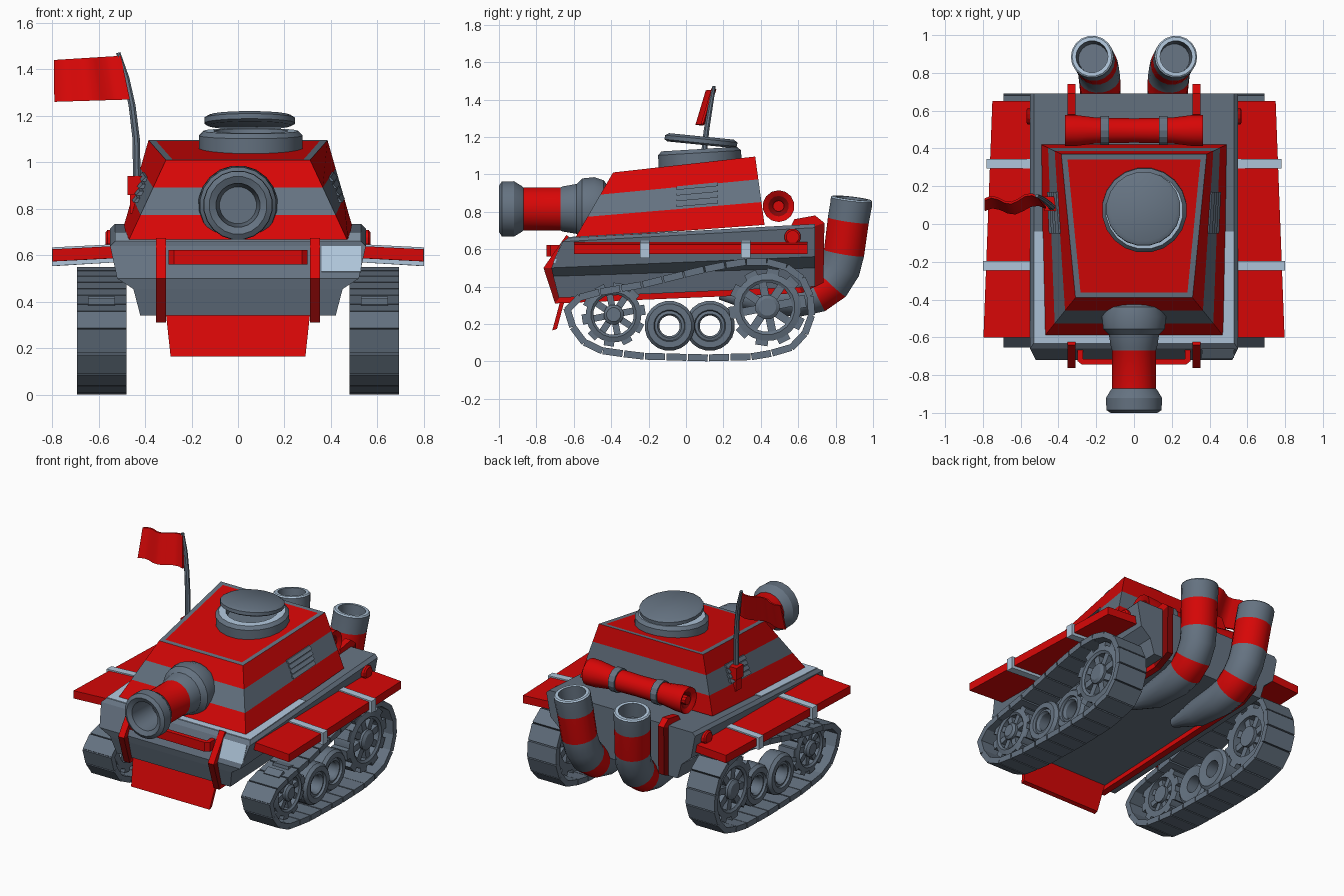
import bpy, bmesh, math
from mathutils import Vector

if "Cube" in bpy.data.objects:
    bpy.data.objects.remove(bpy.data.objects["Cube"])

GREY, RED, LIGHT, DARK = 0, 1, 2, 3
MATS = []
for nm, col in (("steel grey", (0.13, 0.17, 0.22)), ("bright red", (0.68, 0.002, 0.002)),
                ("light steel", (0.43, 0.56, 0.70)), ("dark red", (0.24, 0.002, 0.002))):
    m = bpy.data.materials.new(nm)
    m.diffuse_color = (*col, 1)
    m.use_nodes = True
    m.node_tree.nodes["Principled BSDF"].inputs["Base Color"].default_value = m.diffuse_color
    MATS.append(m)


def loft(rings, mats=GREY, caps=(None, None), closed=False):
    """A part: rings of points bridged in order; one material per segment."""
    n = len(rings) if closed else len(rings) - 1
    mats = [mats] * n if isinstance(mats, int) else mats
    caps = [mats[0 if i == 0 else -1] if c is None else c for i, c in enumerate(caps)]
    return rings, mats, caps, closed


def build(name, parts, mirror=False, smooth=False):
    bm = bmesh.new()
    for rings, mats, caps, closed in parts:
        vs = [[bm.verts.new(p) for p in r] for r in rings]
        k = len(vs[0])
        for i, mt in enumerate(mats):
            a, b = vs[i], vs[(i + 1) % len(vs)]
            for j in range(k):
                q = (j + 1) % k
                bm.faces.new((a[j], a[q], b[q], b[j])).material_index = mt
        if not closed:
            bm.faces.new(vs[0][::-1]).material_index = caps[0]
            bm.faces.new(vs[-1]).material_index = caps[1]
    bmesh.ops.recalc_face_normals(bm, faces=bm.faces)
    me = bpy.data.meshes.new(name)
    bm.to_mesh(me)
    bm.free()
    for m in MATS:
        me.materials.append(m)
    ob = bpy.data.objects.new(name, me)
    bpy.context.collection.objects.link(ob)
    if mirror:
        ob.modifiers.new("mirror", 'MIRROR')
    if smooth:
        bpy.ops.object.select_all(action='DESELECT')
        bpy.context.view_layer.objects.active = ob
        ob.select_set(True)
        bpy.ops.object.shade_smooth_by_angle(angle=math.radians(32))
    return ob


def circle(c, axis, r, n):
    axis = Vector(axis).normalized()
    u = axis.cross(Vector((0, 0, 1)) if abs(axis.x) > 0.8 else Vector((1, 0, 0))).normalized()
    v = axis.cross(u)
    return [Vector(c) + r * (math.cos(a) * u + math.sin(a) * v)
            for a in (2 * math.pi * (i + .5) / n for i in range(n))]


def lathe(profile, origin, axis, n=20, mats=GREY, caps=(None, None), closed=False):
    ax = Vector(axis).normalized()
    return loft([circle(Vector(origin) + ax * t, ax, r, n) for r, t in profile], mats, caps, closed)


def tube(path, radii, n=16, mats=GREY, caps=(None, None)):
    p = [Vector(q) for q in path]
    k = len(p) - 1
    return loft([circle(p[i], p[min(i + 1, k)] - p[max(i - 1, 0)], radii[i], n)
                 for i in range(len(p))], mats, caps)


def prism(yz, x0, x1, mat=GREY):
    return loft([[(x, y, z) for y, z in yz] for x in (x0, x1)], mat)


def box(x0, x1, y0, y1, z0, z1, mat=GREY):
    return prism([(y0, z0), (y1, z0), (y1, z1), (y0, z1)], x0, x1, mat)


def deck_ring(wf, yf, zf, wb, yb, zb):
    return [(-wf, yf, zf), (wf, yf, zf), (wb, yb, zb), (-wb, yb, zb)]


# hull
build("hull", [loft([deck_ring(.42, -.68, .34, .42, .69, .40), deck_ring(.45, -.71, .455, .45, .69, .50),
                     deck_ring(.52, -.72, .50, .52, .69, .56), deck_ring(.55, -.66, .64, .55, .69, .715),
                     deck_ring(.53, -.63, .66, .53, .69, .735)])])
build("front_deck_plate", [loft([deck_ring(.53, -.63, .66, .53, -.04, .695),
                                 deck_ring(.53, -.63, .665, .53, -.04, .70)], LIGHT)])
build("front_corner_plate", [prism([(-.71, .53), (-.664, .64), (-.655, .635), (-.70, .525)], .36, .53, LIGHT)])

# turret: three colour bands, grey roof rim, red roof
base, top = (.475, -.595, .655, .49, .42, .73), (.31, -.39, 1.01, .385, .37, 1.095)
mix = lambda t: [a + (b - a) * t for a, b in zip(base, top)]
build("turret", [loft([deck_ring(*mix(t / 3)) for t in range(4)] + [deck_ring(.283, -.362, 1.013, .352, .342, 1.092)],
                      [RED, GREY, RED, GREY], (RED, RED))])


# louvred vents on turret sides
def side(y, t, out):
    wf, yf, zf, wb, yb, zb = mix(t)
    s = (y - yf) / (yb - yf)
    return (wf + (wb - wf) * s + out, y, zf + (zb - zf) * s)


build("side_vents", [loft([[side(y, t, -.02), side(y, t, .018), side(y, t + .055, .008), side(y, t + .055, -.02)]
                           for y in (-.05, .17)]) for t in (.37, .455, .54, .625)], True)

# gun with mantlet and bore
gun = [(.08, .80), (.095, .985), (.125, 1.0), (.148, .985), (.15, .92), (.122, .875), (.117, .87),
       (.117, .67), (.122, .66), (.135, .585), (.165, .555), (.172, .49), (.155, .44), (.10, .40)]
build("gun", [lathe(gun, (0, 0, .815), (0, -1, 0), 20, [GREY] * 6 + [RED] + [GREY] * 6)], smooth=True)

# hatch ring and tilted lid
build("hatch_base", [lathe([(.225, -.05), (.225, .045), (.205, .065), (.16, .065), (.15, .03)],
                           (.055, .075, 1.07), (0, -.06, 1), 20, [GREY, GREY, LIGHT, GREY])], smooth=True)
build("hatch_lid", [lathe([(.18, -.02), (.197, -.01), (.197, .012), (.175, .025)],
                          (.05, .08, 1.178), (0, .1, 1), 20)], smooth=True)

# fenders with straps
build("fender", [loft([[(.48, y, .59), (x, y, .574), (x, y, .626), (.48, y, .642)]
                       for y, x in ((-.6, .797), (.65, .75))], RED)], True)
build("fender_straps", [loft([[(.52, yy, .57), (x, yy, .554), (x, yy, .634), (.52, yy, .648)]
                              for yy in (y - .025, y + .025)], LIGHT)
                        for y, x in ((-.22, .80), (.32, .78))], True)
build("side_caps", [lathe([(.045, .53), (.045, .562), (.035, .57)], (0, .57, .665), (1, 0, 0), 12, RED)], True)

# red straps running around the hull, front to back
outer = [(-.64, .675), (-.762, .50), (-.70, .31), (.62, .365), (.735, .42), (.74, .74), (.69, .78), (.58, .76)]
inner = [(-.60, .65), (-.71, .50), (-.67, .35), (.60, .405), (.68, .45), (.68, .72), (.66, .73), (.56, .72)]
build("hull_straps", [loft([[(.31, *o), (.353, *o), (.353, *i), (.31, *i)] for o, i in zip(outer, inner)],
                           [RED, DARK, RED, DARK, DARK, RED, RED])], True)

# front rail and mud flap
build("front_rail", [loft([[(x, y, .56), (x, y + .03, .56), (x, y + .03, .622), (x, y, .622)]
                           for x, y in ((-.3, -.725), (-.275, -.745), (.275, -.745), (.3, -.725))], RED)]
      + [box(s * .285 - .015, s * .285 + .015, -.72, -.65, .56, .622, RED) for s in (-1, 1)])
build("mud_flap", [loft([[(-w, y, z), (w, y, z), (w, y + .025, z + .008), (-w, y + .025, z + .008)]
                         for w, y, z in ((.31, -.665, .35), (.29, -.715, .165))], RED)])

# track links spaced evenly along the loop
loop = [Vector(p) for p in ((-.655, .28), (-.635, .2), (-.58, .10), (-.46, .04), (-.25, .01), (.1, 0), (.4, .008),
                            (.58, .06), (.67, .16), (.70, .29), (.66, .43), (.58, .51), (.45, .55), (.29, .55),
                            (.07, .505), (-.25, .425), (-.46, .39), (-.61, .35))]
segs = [(a, b, (b - a).length) for a, b in zip(loop, loop[1:] + loop[:1])]
total = sum(s[2] for s in segs)


def along(d):
    d %= total
    for a, b, l in segs:
        if d <= l:
            return a + (b - a) * (d / l)
        d -= l
    return loop[0]


links, N = [], 28
for i in range(N):
    a, b = along(total * i / N), along(total * (i + .93) / N)
    nrm = Vector((-(b - a).y, (b - a).x)).normalized() * .037
    links.append(prism([a, b, b + nrm, a + nrm], .48, .692))
build("tracks", links, True)


# toothed, spoked wheels and road wheels
def spoked(name, y, z, r, teeth):
    parts = [lathe([(r * .68, .53), (r * .68, .645), (r * .76, .655), (r * .93, .645), (r * .93, .53)],
                   (0, y, z), (1, 0, 0), 20, closed=True),
             lathe([(r * .34, .53), (r * .34, .655), (r * .24, .668)], (0, y, z), (1, 0, 0), 12)]
    for count, r0, r1, w, x0, x1 in ((8, .25, .74, .11, .55, .64), (teeth, .88, 1.06, .17, .53, .645)):
        for i in range(count):
            a = 2 * math.pi * (i + .25) / count
            u, v = Vector((math.cos(a), math.sin(a))) * r, Vector((-math.sin(a), math.cos(a))) * r * w
            c = Vector((y, z))
            parts.append(prism([c + u * r0 - v, c + u * r1 - v, c + u * r1 + v, c + u * r0 + v], x0, x1))
    build(name, parts, True, True)


spoked("drive_sprocket", -.387, .25, .16, 10)
spoked("rear_idler", .435, .29, .195, 10)
for nm, y, dx in (("road_wheel_front", -.088, 0), ("road_wheel_rear", .128, -.03)):
    build(nm, [lathe([(.055, .54), (.055, .63), (.065, .645), (.08, .64), (.085, .655), (.118, .655),
                      (.134, .635), (.134, .545), (.115, .53)],
                     (dx, y, .19), (1, 0, 0), 20, closed=True)], True, True)

# exhaust pipes: striped, bending under the hull, with a hollow light rim
path = [(.165, .18, .36), (.17, .40, .335), (.175, .60, .34), (.178, .70, .365), (.183, .775, .42), (.19, .825, .50),
        (.198, .845, .58), (.212, .868, .755), (.22, .883, .84), (.222, .885, .865)]
rad = [.03, .085, .103, .107, .11, .11, .11, .112, .113, .113]
pipe = tube(path, rad, 18, [GREY, GREY, GREY, RED, GREY, GREY, RED, GREY, GREY])
axis, rim = Vector((.08, .12, 1)).normalized(), Vector(path[9])
pipe[0].pop()
pipe[0].extend(circle(rim + axis * t, axis, r, 18) for r, t in ((.113, 0), (.105, .008), (.085, .008), (.08, -.09)))
pipe[1].extend([LIGHT, LIGHT, GREY])
build("exhaust_pipes", [pipe], True, True)

# rolled blanket behind the turret
roll = [(.03, -.33), (.055, -.35), (.085, -.365), (.083, -.30), (.07, -.2), (.066, 0), (.07, .2), (.083, .30),
        (.085, .365), (.055, .35), (.03, .33)]
build("blanket_roll", [lathe(roll, (0, .495, .83), (1, 0, 0), 14, [DARK] + [RED] * 8 + [DARK])]
      + [lathe([(.03, .33 * s), (.03, .36 * s)], (0, .495, .83), (1, 0, 0), 10, RED) for s in (-1, 1)], smooth=True)
build("blanket_straps", [lathe([(.06, .133), (.078, .133), (.078, .178), (.06, .178)],
                               (0, .495, .83), (1, 0, 0), 14)], True)

# flag with bracket and bent pole
build("flag_bracket", [box(-.475, -.40, .07, .145, .86, .94, RED), box(-.465, -.42, .08, .135, .78, .87, RED)])
build("flag_pole", [tube([(-.435, .09, .92), (-.438, .095, 1.1), (-.455, .11, 1.24), (-.48, .13, 1.36), (-.515, .15, 1.47)],
                         [.018, .017, .016, .014, .01], 8)], smooth=True)
flag = []
for i in range(9):
    t = i / 8
    w = .02 * math.sin(t * 9)
    xt, xb, zt, zb = -.505 - .287 * t, -.465 - .325 * t, 1.458 - .018 * t, 1.27 - .01 * t
    flag.append([(xt, .135 + w - .02 * t, zt), (xt, .147 + w - .02 * t, zt),
                 (xb, .092 + w - .02 * t, zb), (xb, .08 + w - .02 * t, zb)])
build("flag", [loft(flag, RED)], smooth=True)
